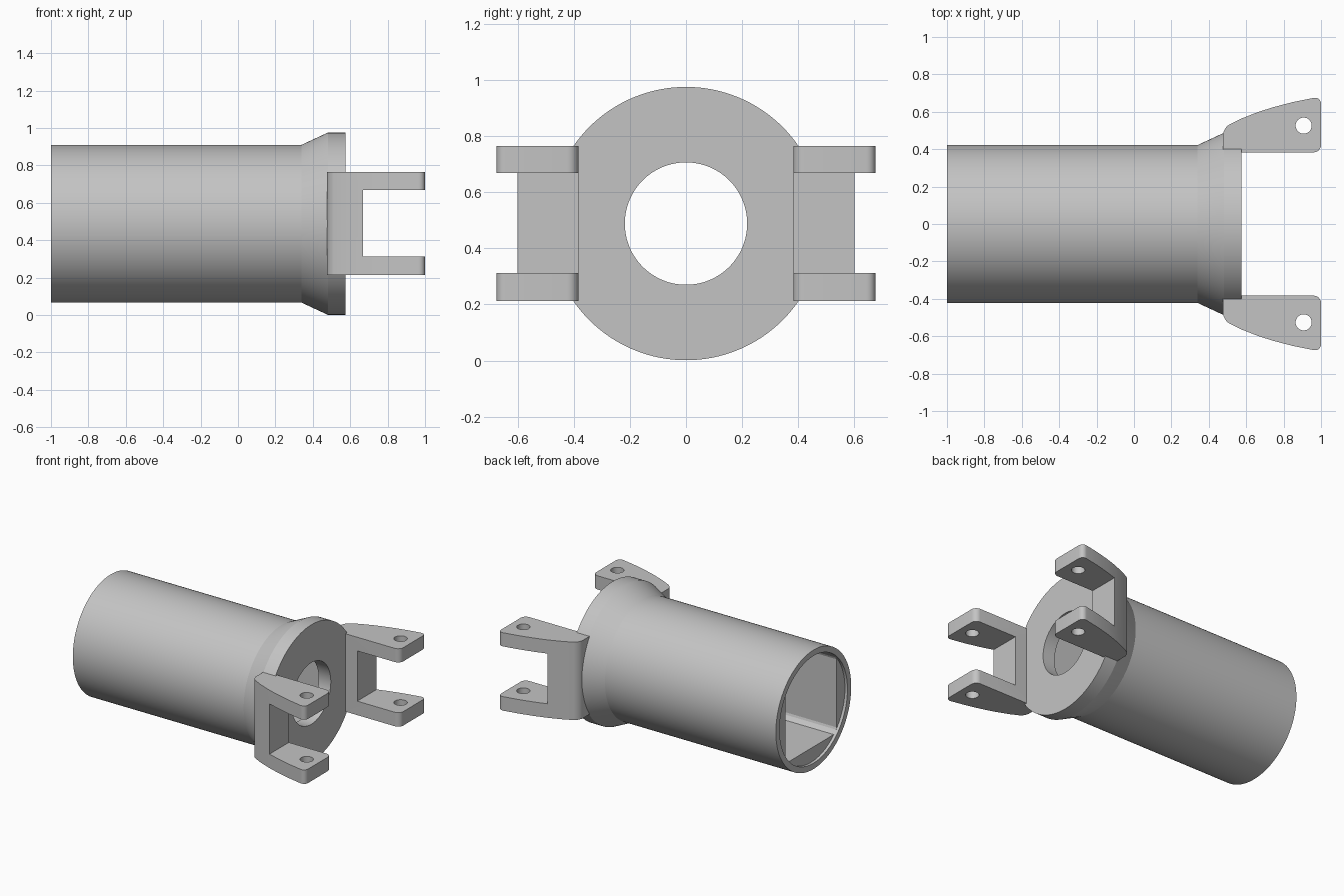
import bpy, bmesh
from math import sin, cos, tau, radians

default = bpy.data.objects.get("Cube")
if default:
    bpy.data.objects.remove(default, do_unlink=True)

CZ = 0.488          # height of the tube axis
SEGMENTS = 128

grey = bpy.data.materials.new("light_grey")
grey.use_nodes = True
grey.diffuse_color = (0.55, 0.55, 0.55, 1)
grey.node_tree.nodes["Principled BSDF"].inputs["Base Color"].default_value = (0.55, 0.55, 0.55, 1)


def make_object(name, bm):
    bmesh.ops.recalc_face_normals(bm, faces=bm.faces[:])
    mesh = bpy.data.meshes.new(name)
    bm.to_mesh(mesh)
    bm.free()
    mesh.materials.append(grey)
    obj = bpy.data.objects.new(name, mesh)
    bpy.context.collection.objects.link(obj)
    return obj


def activate(obj):
    bpy.ops.object.select_all(action="DESELECT")
    obj.select_set(True)
    bpy.context.view_layer.objects.active = obj


def smooth(obj):
    activate(obj)
    bpy.ops.object.shade_smooth_by_angle(angle=radians(18))


def prism(points, z0, z1, name=None, corners=(), radius=0):
    """Extrude a plan outline upwards, rounding the chosen upright edges."""
    bm = bmesh.new()
    face = bm.faces.new([bm.verts.new((x, y, z0)) for x, y in points])
    base = face.verts[:]
    top = bmesh.ops.extrude_face_region(bm, geom=[face], use_keep_orig=True)
    bmesh.ops.translate(bm, vec=(0, 0, z1 - z0),
                        verts=[g for g in top["geom"] if isinstance(g, bmesh.types.BMVert)])
    uprights = [e for i in corners for e in base[i].link_edges
                if abs(e.verts[0].co.z - e.verts[1].co.z) > 0.01]
    if uprights:
        bmesh.ops.bevel(bm, geom=uprights, offset=radius, segments=8,
                        profile=0.5, affect="EDGES")
    return make_object(name, bm)


def cut(obj, cutter):
    cutter.hide_render = True
    mod = obj.modifiers.new("cut", "BOOLEAN")
    mod.operation = "DIFFERENCE"
    mod.solver = "EXACT"
    mod.object = cutter
    activate(obj)
    bpy.ops.object.modifier_apply(modifier=mod.name)
    bpy.data.objects.remove(cutter, do_unlink=True)


# Tube body: closed loop of (x, radius, flat-sided pocket) sections
sections = [
    (-1.0, 0.422, False), (0.34, 0.422, False), (0.48, 0.487, False),
    (0.575, 0.487, False), (0.575, 0.218, False), (0.48, 0.218, False),
    (0.48, 0.38, True), (-0.98, 0.38, True), (-0.98, 0.38, False), (-1.0, 0.38, False),
]
bm = bmesh.new()
rings = []
for x, r, pocket in sections:
    ring = []
    for i in range(SEGMENTS):
        y, z = r * cos(tau * i / SEGMENTS), r * sin(tau * i / SEGMENTS)
        if pocket:      # two side flats and a flat floor
            y, z = max(-0.287, min(0.287, y)), max(-0.28, z)
        ring.append(bm.verts.new((x, y, z + CZ)))
    rings.append(ring)
for a, b in zip(rings, rings[1:] + rings[:1]):
    for i in range(SEGMENTS):
        j = (i + 1) % SEGMENTS
        bm.faces.new((a[i], a[j], b[j], b[i]))
bmesh.ops.remove_doubles(bm, verts=bm.verts[:], dist=0.0001)
smooth(make_object("tube_body", bm))

# Forked lug with a slot and a pin hole, mirrored to the other side
outline = [(0.476, 0.383), (1.0, 0.383), (1.0, 0.682), (0.85, 0.652), (0.75, 0.626),
           (0.667, 0.6), (0.57, 0.562), (0.476, 0.515)]
lug = prism(outline, 0.213, 0.765, "fork_lugs", corners=(1, 2, 7), radius=0.04)
slot = prism([(0.667, 0.2), (1.2, 0.2), (1.2, 0.9), (0.667, 0.9)], 0.312, 0.668, "slot_cutter")
cut(lug, slot)
circle = [(0.907 + 0.043 * cos(tau * i / 40), 0.526 + 0.043 * sin(tau * i / 40)) for i in range(40)]
cut(lug, prism(circle, 0.1, 0.9, "pin_hole_cutter"))
mirror = lug.modifiers.new("mirror", "MIRROR")
mirror.use_axis = (False, True, False)
activate(lug)
bpy.ops.object.modifier_apply(modifier=mirror.name)
smooth(lug)
